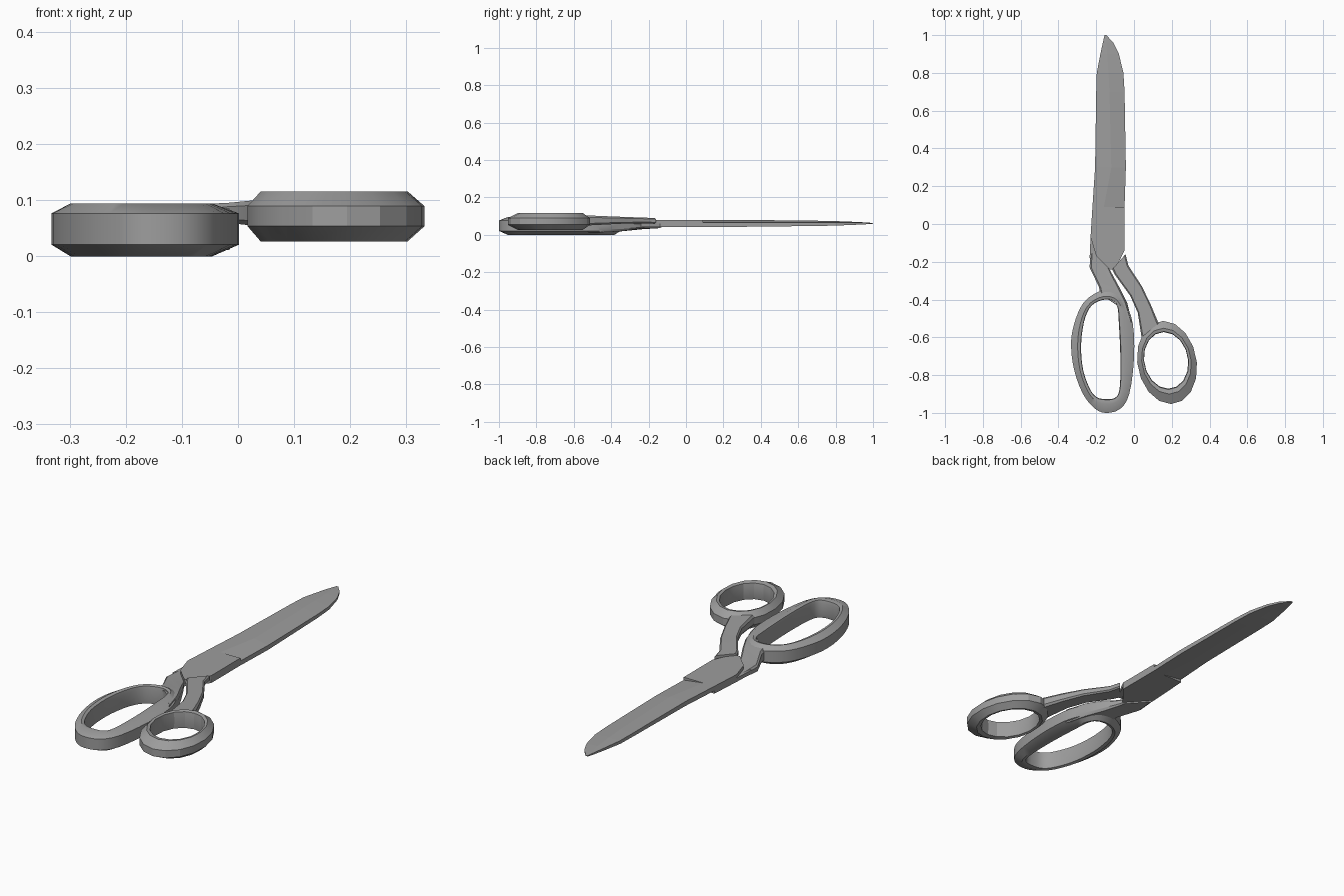
import bpy, bmesh, math
from mathutils import Vector

if "Cube" in bpy.data.objects:
    bpy.data.objects.remove(bpy.data.objects["Cube"])

steel = bpy.data.materials.new("grey steel")
steel.use_nodes = True
GREY = (0.34, 0.34, 0.34, 1)
steel.diffuse_color = GREY
steel.node_tree.nodes["Principled BSDF"].inputs["Base Color"].default_value = GREY

MID = 0.0615  # plane where the two halves touch


def finish(name, bm, smooth=None):
    bmesh.ops.recalc_face_normals(bm, faces=bm.faces)
    mesh = bpy.data.meshes.new(name)
    bm.to_mesh(mesh)
    bm.free()
    mesh.materials.append(steel)
    obj = bpy.data.objects.new(name, mesh)
    bpy.context.collection.objects.link(obj)
    if smooth:
        bpy.ops.object.select_all(action='DESELECT')
        obj.select_set(True)
        bpy.context.view_layer.objects.active = obj
        bpy.ops.object.shade_smooth_by_angle(angle=math.radians(smooth))
    return obj


def loft(name, sections, closed=False, smooth=None):
    """Skin a list of equal-length cross-sections."""
    bm = bmesh.new()
    rows = [[bm.verts.new(p) for p in s] for s in sections]
    n = len(rows[0])
    pairs = list(zip(rows, rows[1:])) + ([(rows[-1], rows[0])] if closed else [])
    for a, b in pairs:
        for i in range(n):
            j = (i + 1) % n
            bm.faces.new((a[i], a[j], b[j], b[i]))
    if not closed:
        bm.faces.new(rows[0])
        bm.faces.new(rows[-1])
    return finish(name, bm, smooth)


def prism(name, outline, z0, z1):
    loft(name, [[(x, y, z) for x, y in outline] for z in (z0, z1)])


def at(p, z):
    return (p[0], p[1], z)


def mix(a, b, t):
    return Vector(a).lerp(Vector(b), t)


def ring(name, pairs, z, smooth):
    """Finger loop: z holds bottom, side bottom, side top and crest heights."""
    z0, z1, z2, z3 = z
    sections = []
    for o, i in pairs:
        crest, rim = mix(o, i, 0.65), mix(o, i, 0.95)
        sections.append([at(o, z1), at(o, z2), at(crest, z3), at(rim, z3 - 0.004),
                         at(i, z2), at(i, z1), at(rim, z0 + 0.004), at(crest, z0)])
    loft(name, sections, True, smooth)


def shank(name, stations):
    """Chamfered arm through (left, right, bottom, top) stations."""
    sections = []
    for l, r, lo, hi in stations:
        c = (hi - lo) * 0.2
        a, b = mix(l, r, 0.08), mix(r, l, 0.08)
        sections.append([at(l, lo + c), at(l, hi - c), at(a, hi), at(b, hi),
                         at(r, hi - c), at(r, lo + c), at(b, lo), at(a, lo)])
    loft(name, sections, smooth=30)


def closed_spline(pts, steps=3):
    """Smooth a closed outline with a Catmull-Rom curve."""
    out, n = [], len(pts)
    for k in range(n):
        a, b, c, d = (Vector(pts[(k + s) % n]) for s in (-1, 0, 1, 2))
        for s in range(steps):
            t = s / steps
            out.append(0.5 * (2 * b + (c - a) * t + (2 * a - 5 * b + 4 * c - d) * t * t
                              + (3 * b - a - 3 * c + d) * t ** 3))
    return out


# Blades: y, spine x, ridge x, edge x, thickness
BLADE = [(0.09, -0.22, -0.16, -0.05, 0.0185), (0.3, -0.206, -0.12, -0.043, 0.0185),
         (0.7, -0.2, -0.13, -0.05, 0.014), (0.8, -0.197, -0.135, -0.056, 0.012),
         (0.9, -0.178, -0.142, -0.08, 0.008), (0.96, -0.165, -0.147, -0.11, 0.005),
         (1.0, -0.156, -0.152, -0.146, 0.002)]
for name, side in (("upper_blade", 1), ("lower_blade", -1)):
    sections = []
    for y, spine, ridge, edge, t in BLADE:
        if side < 0:
            spine, edge, ridge = edge, spine, spine + edge - ridge
        sections.append([(spine, y, MID), (edge, y, MID), (edge, y, MID + side * min(t, 0.004)),
                         (ridge, y, MID + side * t), (spine, y, MID + side * t)])
    loft(name, sections)

# Pivot plates
prism("upper_pivot_plate", [(-0.22, 0.09), (-0.23, -0.07), (-0.2, -0.17), (-0.13, -0.24),
                            (-0.1, -0.24), (-0.05, -0.14), (-0.05, 0.09)], MID, 0.08)
prism("lower_pivot_plate", [(-0.22, 0.09), (-0.23, -0.07), (-0.235, -0.18), (-0.13, -0.24),
                            (-0.05, -0.14), (-0.05, 0.09)], 0.043, MID)

# Handle arms
shank("right_arm", [((-0.23, -0.13), (-0.13, -0.24), 0.036, MID),
                    ((-0.235, -0.23), (-0.11, -0.275), 0.03, 0.066),
                    ((-0.185, -0.335), (-0.075, -0.34), 0.02, 0.08),
                    ((-0.18, -0.37), (-0.035, -0.42), 0.015, 0.085),
                    ((-0.1, -0.42), (-0.008, -0.53), 0.012, 0.086)])
shank("left_arm", [((-0.115, -0.24), (-0.045, -0.16), MID, 0.09),
                   ((-0.1, -0.27), (-0.03, -0.22), MID, 0.092),
                   ((-0.02, -0.38), (0.042, -0.33), 0.06, 0.096),
                   ((0.02, -0.47), (0.09, -0.43), 0.055, 0.1),
                   ((0.04, -0.6), (0.13, -0.525), 0.05, 0.104)])

# Long finger loop
OUTER = [(-0.18, -0.355), (-0.27, -0.42), (-0.32, -0.54), (-0.333, -0.65), (-0.315, -0.78),
         (-0.27, -0.9), (-0.21, -0.975), (-0.15, -1.0), (-0.075, -0.98), (-0.025, -0.9),
         (0.0, -0.71), (-0.006, -0.53), (-0.045, -0.42), (-0.1, -0.36)]
INNER = [(-0.19, -0.41), (-0.235, -0.445), (-0.265, -0.52), (-0.28, -0.64), (-0.27, -0.77),
         (-0.235, -0.87), (-0.2, -0.915), (-0.155, -0.927), (-0.1, -0.92), (-0.076, -0.87),
         (-0.072, -0.71), (-0.08, -0.53), (-0.09, -0.43), (-0.13, -0.4)]
ring("right_finger_loop", list(zip(closed_spline(OUTER), closed_spline(INNER))),
     (0.0, 0.021, 0.077, 0.095), 40)

# Round thumb loop
SIDES = 16
thumb = []
for k in range(SIDES):
    c, s = math.cos(math.tau * k / SIDES), math.sin(math.tau * k / SIDES)
    thumb.append(((0.175 + 0.158 * c - 0.02 * s, -0.733 + 0.22 * s),
                  (0.17 + 0.117 * c - 0.012 * s, -0.722 + 0.15 * s)))
ring("left_thumb_loop", thumb, (0.027, 0.054, 0.09, 0.116), 20)
